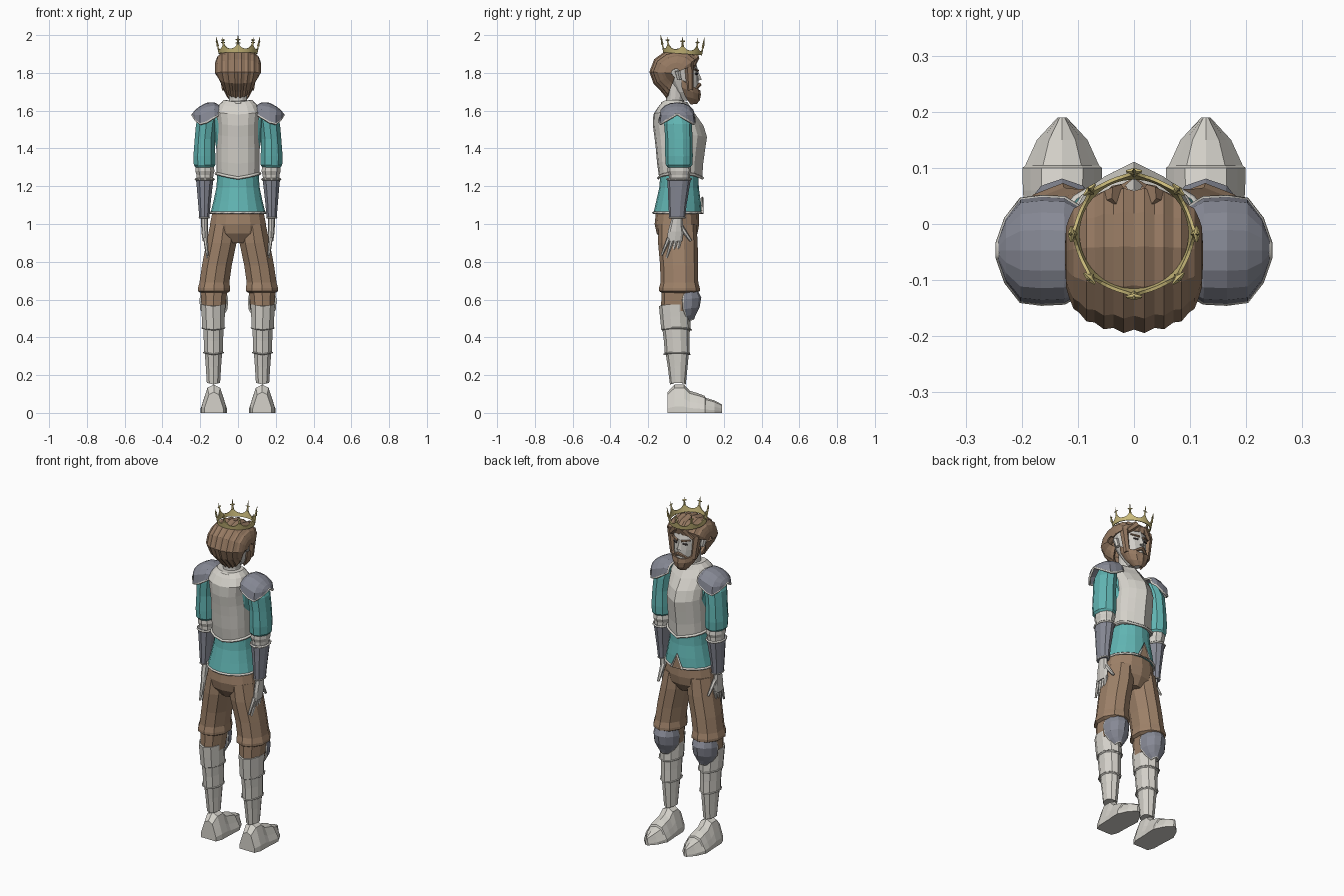
import bpy, bmesh
from math import sin, cos, pi, radians
from mathutils import Vector

cube = bpy.data.objects.get("Cube")
if cube:
    bpy.data.objects.remove(cube, do_unlink=True)


def material(name, rgb):
    m = bpy.data.materials.new(name)
    m.use_nodes = True
    m.diffuse_color = (*rgb, 1)
    m.node_tree.nodes["Principled BSDF"].inputs["Base Color"].default_value = (*rgb, 1)
    return m


PALE = material("pale steel", (0.66, 0.64, 0.59))
STEEL = material("blue grey steel", (0.24, 0.25, 0.30))
TEAL = material("teal cloth", (0.12, 0.46, 0.45))
BROWN = material("brown trousers", (0.34, 0.22, 0.14))
HAIR = material("brown hair", (0.30, 0.19, 0.12))
SKIN = material("pale skin", (0.63, 0.61, 0.57))
GOLD = material("gold", (0.60, 0.50, 0.20))
DARK = material("dark eyes", (0.06, 0.05, 0.05))


def finish(name, bm, mat, thick=0):
    bmesh.ops.recalc_face_normals(bm, faces=bm.faces)
    me = bpy.data.meshes.new(name)
    bm.to_mesh(me)
    bm.free()
    me.materials.append(mat)
    ob = bpy.data.objects.new(name, me)
    bpy.context.collection.objects.link(ob)
    if thick:
        mod = ob.modifiers.new("thickness", "SOLIDIFY")
        mod.thickness = thick
        mod.offset = 0
    return ob


def grid(name, rows, mat, closed=False, caps=False, thick=0):
    """Skin a list of point rows; closed wraps each row into a ring."""
    bm = bmesh.new()
    vs = [[bm.verts.new(p) for p in row] for row in rows]
    n = len(rows[0])
    for a, b in zip(vs, vs[1:]):
        for i in range(n if closed else n - 1):
            j = (i + 1) % n
            bm.faces.new((a[i], a[j], b[j], b[i]))
    if caps:
        bm.faces.new(vs[0])
        bm.faces.new(vs[-1])
    return finish(name, bm, mat, thick)


def ring(z, cx, cy, rx, ry, n=12, power=1.0, keel=0.0, dip=0.0):
    """Ellipse ring; power under 1 is boxier, keel pulls out a front ridge."""
    pts = []
    for i in range(n):
        s, c = sin(2 * pi * i / n), cos(2 * pi * i / n)
        x = cx + rx * abs(s) ** power * (1 if s > 0 else -1)
        y = cy + ry * abs(c) ** power * (1 if c > 0 else -1)
        pts.append((x, y + (keel if i == 0 else 0), z + dip * abs(s)))
    return pts


def loft(name, rings, mat, side=1, n=12, **kw):
    rows = [ring(z, cx * side, cy, rx, ry, n, **kw) for z, cx, cy, rx, ry in rings]
    return grid(name, rows, mat, closed=True, caps=True)


def tube(name, pts, r, mat, cyclic=False):
    """Four-sided trim swept along a path."""
    cu = bpy.data.curves.new(name, "CURVE")
    cu.dimensions = "3D"
    cu.bevel_depth, cu.bevel_resolution = r, 0
    cu.use_fill_caps = True
    sp = cu.splines.new("POLY")
    sp.points.add(len(pts) - 1)
    for p, co in zip(sp.points, pts):
        p.co = (*co, 1)
    sp.use_cyclic_u = cyclic
    tmp = bpy.data.objects.new(name + "_path", cu)
    bpy.context.collection.objects.link(tmp)
    me = bpy.data.meshes.new_from_object(tmp.evaluated_get(bpy.context.evaluated_depsgraph_get()))
    bpy.data.objects.remove(tmp, do_unlink=True)
    me.materials.clear()
    me.materials.append(mat)
    ob = bpy.data.objects.new(name, me)
    bpy.context.collection.objects.link(ob)


def stick(name, p0, p1, r0, r1, mat, n=6):
    a, b = Vector(p0), Vector(p1)
    bm = bmesh.new()
    bmesh.ops.create_cone(bm, cap_ends=True, segments=n, radius1=r0, radius2=r1, depth=(b - a).length)
    rot = (b - a).to_track_quat("Z", "Y")
    for v in bm.verts:
        v.co = rot @ v.co + (a + b) / 2
    finish(name, bm, mat)


def border(rows):
    return rows[0] + [r[-1] for r in rows[1:]] + rows[-1][-2::-1] + [r[0] for r in rows[-2:0:-1]]


# Torso: tunic, skirt with front slit, breastplate, neck
loft("tunic_body", [(1.2, 0, -.035, .11, .1), (1.4, 0, -.035, .115, .1), (1.55, 0, -.06, .14, .085),
                    (1.61, 0, -.06, .11, .06)], TEAL)
loft("tunic_skirt", [(1.06, 0, -.045, .145, .127), (1.12, 0, -.04, .13, .118), (1.19, 0, -.037, .115, .105),
                     (1.27, 0, -.035, .108, .1)], TEAL, n=16)
tube("skirt_trim", ring(1.06, 0, -.045, .146, .128, 16), .007, PALE, True)
grid("skirt_slit", [[(-.035, .084, 1.056), (.035, .084, 1.056)], [(-.002, .083, 1.135), (.002, .083, 1.135)]],
     BROWN, thick=.009)
tube("slit_trim", [(-.036, .087, 1.056), (0, .086, 1.138), (.036, .087, 1.056)], .007, PALE)
plate = [(1.245, 0, -.037, .113, .105), (1.32, 0, -.04, .114, .113), (1.4, 0, -.038, .114, .122),
         (1.46, 0, -.037, .112, .13), (1.52, 0, -.05, .112, .125), (1.58, 0, -.07, .12, .103),
         (1.62, 0, -.072, .1, .075), (1.645, 0, -.068, .075, .058)]
loft("breastplate", plate, PALE, n=16, power=.8, keel=.018, dip=.012)
tube("breastplate_hem", ring(1.243, 0, -.037, .117, .109, 16, .8, .016, .025), .008, PALE, True)
tube("collar_trim", ring(1.64, 0, -.068, .074, .058, 16, .8), .007, PALE, True)
loft("neck", [(1.6, 0, -.062, .055, .052), (1.66, 0, -.058, .048, .047), (1.76, 0, -.05, .05, .055)], SKIN)

# Trousers seat
loft("trouser_seat", [(.9, 0, -.045, .06, .075), (.95, 0, -.047, .14, .108), (1.0, 0, -.048, .152, .118),
                      (1.08, 0, -.045, .135, .112)], BROWN, n=14)

for side, tag in ((1, "left"), (-1, "right")):
    # Legs
    loft(tag + "_trouser_leg", [(1.0, .075, -.045, .075, .1), (.9, .088, -.043, .084, .105),
         (.78, .112, -.037, .083, .1), (.69, .125, -.035, .083, .1), (.66, .127, -.035, .09, .108),
         (.645, .127, -.035, .09, .108), (.635, .127, -.035, .074, .09)], BROWN, side, 10)
    loft(tag + "_under_legging", [(.54, .13, -.05, .064, .082), (.64, .128, -.04, .074, .09)], BROWN, side, 10)
    shin = [(.15, .13, -.043, .037, .042), (.24, .13, -.044, .043, .052), (.305, .13, -.046, .048, .06),
            (.31, .13, -.046, .053, .066), (.38, .13, -.049, .054, .068), (.435, .13, -.052, .056, .072),
            (.44, .13, -.053, .062, .078), (.5, .131, -.057, .064, .08), (.565, .132, -.06, .067, .083)]
    loft(tag + "_shin_guard", shin, PALE, side, 10, dip=.01)
    for z, r in ((.31, .055), (.44, .063)):
        tube(tag + "_shin_ridge", ring(z, .13 * side, -.048, r, r + .014, 10, dip=.01), .004, PALE, True)

    # Shoe with layered toe plates
    shape = ((-1, 0), (-1, .22), (-.8, .5), (-.52, .88), (0, 1), (.52, .88), (.8, .5), (1, .22), (1, 0))
    shoe = [(-.098, .05, .11), (-.06, .065, .15), (-.01, .066, .15), (.02, .067, .117), (.06, .07, .105),
            (.1, .071, .09), (.104, .066, .08), (.15, .045, .066), (.19, .008, .045)]
    grid(tag + "_shoe", [[((.128 + a * w) * side, y, b * h) for a, b in shape] for y, w, h in shoe],
         PALE, closed=True, caps=True)

    # Knee guard shell with trim
    rows = [[((.128 + w * sin(t)) * side, y0 + d * cos(t), z + .01 * cos(t))
             for t in [radians(a) for a in range(-90, 91, 30)]]
            for z, w, y0, d in ((.635, .062, -.01, .07), (.6, .071, -.015, .092), (.55, .067, -.012, .08),
                                (.515, .045, .0, .05), (.49, .018, .015, .025))]
    grid(tag + "_knee_guard", rows, STEEL, thick=.008)
    tube(tag + "_knee_trim", border(rows), .006, PALE, True)

    # Arm: sleeve, elbow band, forearm guard
    loft(tag + "_sleeve", [(1.3, .177, -.037, .05, .06), (1.312, .177, -.037, .06, .07),
         (1.36, .178, -.037, .061, .073), (1.45, .176, -.038, .056, .072), (1.53, .168, -.042, .057, .074),
         (1.6, .145, -.05, .045, .06)], TEAL, side, 10)
    loft(tag + "_elbow_band", [(1.235, .175, -.035, .045, .055), (1.26, .175, -.035, .047, .055),
         (1.28, .175, -.035, .053, .063), (1.305, .176, -.036, .05, .06)], PALE, side, 10)
    loft(tag + "_forearm_guard", [(1.03, .178, -.047, .028, .042), (1.1, .178, -.045, .034, .048),
         (1.18, .177, -.04, .042, .056), (1.24, .176, -.037, .049, .063)], STEEL, side, 10)
    tube(tag + "_forearm_trim", ring(1.237, .176 * side, -.037, .05, .064, 10), .006, PALE, True)
    tube(tag + "_wrist_trim", ring(1.033, .178 * side, -.047, .028, .042, 10), .004, PALE, True)

    # Hand
    loft(tag + "_palm", [(.91, .173, -.06, .014, .04), (.96, .176, -.054, .018, .042),
         (1.035, .177, -.047, .019, .028)], SKIN, side, 8)
    for k in range(4):
        root = Vector(((.173) * side, -.09 + k * .02, .925))
        tip = Vector((.162 * side, -.128 + k * .026, (.835, .82, .815, .83)[k]))
        stick(tag + "_finger", root, tip, .0115, .006, SKIN)
    stick(tag + "_thumb", (.174 * side, -.03, .99), (.166 * side, .026, .91), .014, .007, SKIN)

    # Shoulder guard dome with trim
    rows = [[(x * side, -.047 - hy * cos(t), zb + (zt - zb) * sin(t) ** .7)
             for t in [pi * k / 8 for k in range(9)]]
            for x, zt, zb, hy in ((.1, 1.625, 1.58, .075), (.125, 1.64, 1.565, .09), (.165, 1.638, 1.54, .092),
                                  (.2, 1.62, 1.53, .088), (.225, 1.6, 1.55, .055), (.24, 1.58, 1.575, .012))]
    rows = [[(x, y, max(z, 1.52)) for x, y, z in r] for r in rows]
    grid(tag + "_shoulder_guard", rows, STEEL, thick=.008)
    tube(tag + "_shoulder_trim", border(rows), .007, PALE, True)

    # Face details on this side
    stick(tag + "_ear", (.085 * side, -.035, 1.765), (.092 * side, -.045, 1.81), .012, .016, SKIN)
    stick(tag + "_sideburn", (.085 * side, .015, 1.85), (.068 * side, .022, 1.71), .024, .018, HAIR)
    stick(tag + "_eyebrow", (.012 * side, .062, 1.812), (.058 * side, .042, 1.82), .007, .005, HAIR)
    stick(tag + "_eye", (.02 * side, .058, 1.795), (.044 * side, .05, 1.795), .006, .005, DARK)
    stick(tag + "_moustache", (0, .072, 1.738), (.045 * side, .052, 1.715), .011, .006, HAIR)
    stick(tag + "_forelock", (.025 * side, .05, 1.885), (.075 * side, .035, 1.835), .022, .014, HAIR)

# Head, nose and beard
loft("head", [(1.655, 0, .005, .03, .04), (1.70, 0, 0, .06, .065), (1.76, 0, -.018, .076, .083),
              (1.82, 0, -.035, .084, .097), (1.88, 0, -.045, .08, .09)], SKIN)
stick("nose", (0, .056, 1.81), (0, .068, 1.76), .007, .016, SKIN, 4)
beard = [[(w * sin(t), cy + d * cos(t) * (1 if k % 2 else .94), z + .045 * lift * (1 - cos(t)))
          for k, t in enumerate([radians(a) for a in range(-105, 106, 15)])]
         for z, w, cy, d, lift in ((1.708, .077, -.005, .074, 1), (1.685, .073, -.003, .076, .7),
                                   (1.658, .052, .01, .058, .4), (1.638, .02, .03, .022, 0))]
grid("beard", beard, HAIR, thick=.012)

# Swept-back hair: ridged strands running from brow to nape
arc = ((.05, 1.848), (.06, 1.88), (.02, 1.912), (-.04, 1.925), (-.11, 1.91), (-.165, 1.87), (-.19, 1.805),
       (-.168, 1.745), (-.125, 1.7), (-.1, 1.668))
rows = []
for i in range(-10, 11):
    u = i / 10 * pi / 2 * .98
    k = cos(u) ** .5 * (1 if i % 2 else .95)
    rows.append([(.118 * sin(u) * min(1, 1 - (1.79 - z) * 2.8), -.055 + (y + .055) * k, 1.8 + (z - 1.8) * k)
                 for y, z in arc])
grid("hair", rows, HAIR, thick=.01)

# Crown: scalloped flared band with eight pointed finials
COLS = 64


def crown_point(i, h):
    a = 2 * pi * i / COLS
    r = .1 + .18 * h
    y = -.018 + r * cos(a)
    return (r * sin(a), y, 1.9 - .08 * y + h)


peaks = (.05, .034, .025, .021, .02, .021, .025, .034)
grid("crown_band", [[crown_point(i, 0) for i in range(COLS)],
                    [crown_point(i, .014) for i in range(COLS)],
                    [crown_point(i, peaks[i % 8]) for i in range(COLS)]], GOLD, closed=True, thick=.006)
for i in range(0, COLS, 8):
    base, mid, tip = (Vector(crown_point(i, h)) for h in (.04, .066, .09))
    tip.z = 2.0 if i == COLS // 2 else 1.99
    stick("crown_finial", base, tip, .007, .001, GOLD, 4)
    across = Vector((cos(2 * pi * i / COLS), -sin(2 * pi * i / COLS), 0)) * .014
    stick("crown_lobe", mid, mid + across, .006, .002, GOLD, 4)
    stick("crown_lobe", mid, mid - across, .006, .002, GOLD, 4)
